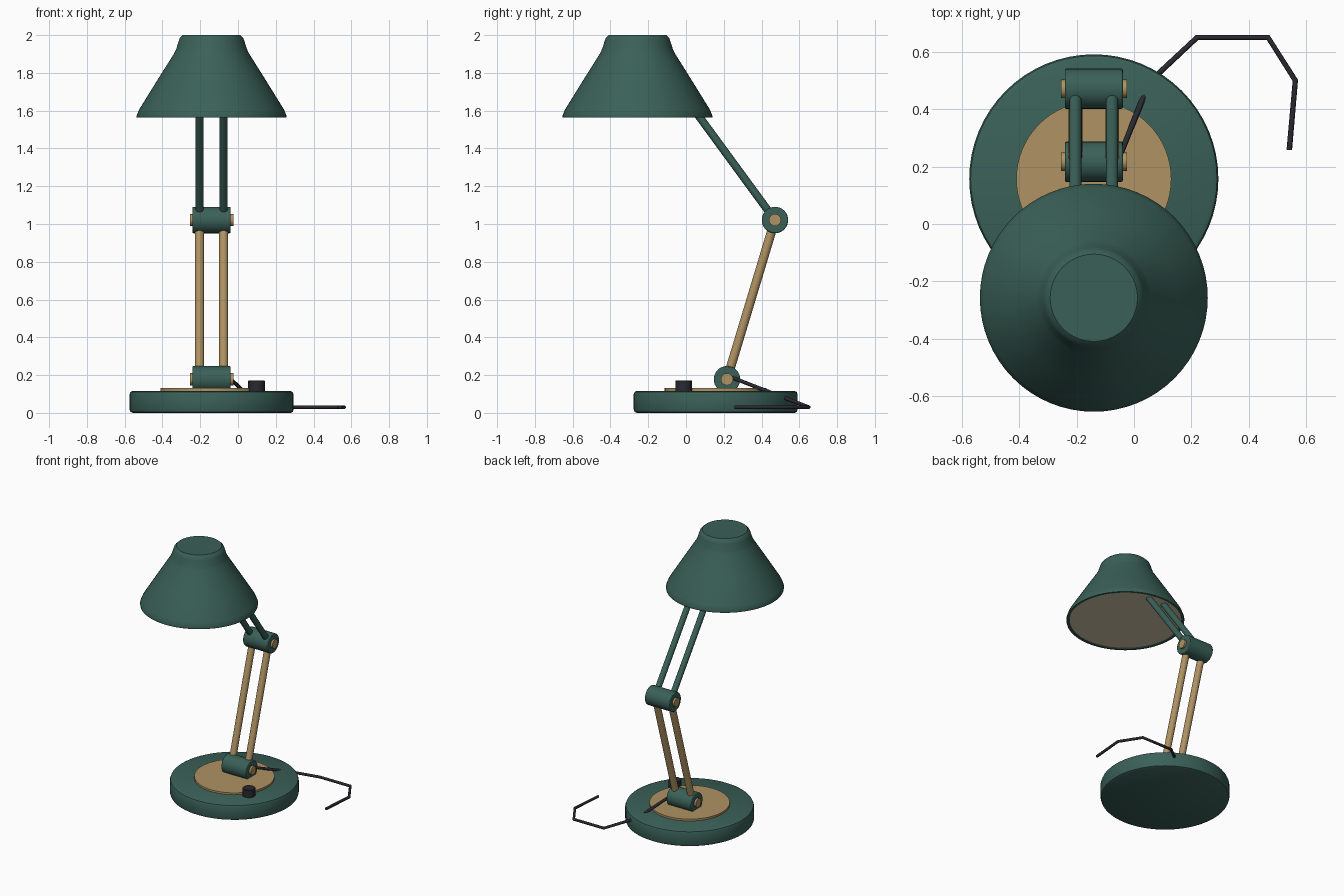
import bpy
import math
from mathutils import Vector

if "Cube" in bpy.data.objects:
    bpy.data.objects.remove(bpy.data.objects["Cube"], do_unlink=True)


def material(name, rgb):
    mat = bpy.data.materials.new(name)
    mat.use_nodes = True
    mat.diffuse_color = (*rgb, 1)
    mat.node_tree.nodes["Principled BSDF"].inputs["Base Color"].default_value = (*rgb, 1)
    return mat


GREEN = material("dark green paint", (0.042, 0.118, 0.096))
BRASS = material("brass", (0.43, 0.29, 0.125))
CREAM = material("cream", (0.66, 0.57, 0.4))
BLACK = material("black rubber", (0.022, 0.022, 0.03))


def finish(obj, name, mat, angle=35):
    obj.name = name
    obj.data.materials.append(mat)
    bpy.ops.object.select_all(action="DESELECT")
    obj.select_set(True)
    bpy.context.view_layer.objects.active = obj
    bpy.ops.object.shade_smooth_by_angle(angle=math.radians(angle))
    return obj


def lathe(name, profile, x, y, mat, sides=64):
    """Turn a (radius, height) profile around a vertical axis, closing both ends."""
    verts, faces = [], []
    for r, z in profile:
        for i in range(sides):
            a = math.tau * i / sides
            verts.append((r * math.cos(a), r * math.sin(a), z))
    for k in range(len(profile) - 1):
        for i in range(sides):
            j = (i + 1) % sides
            a, b = k * sides, (k + 1) * sides
            faces.append((a + i, a + j, b + j, b + i))
    last = (len(profile) - 1) * sides
    faces.append(tuple(reversed(range(sides))))
    faces.append(tuple(range(last, last + sides)))
    mesh = bpy.data.meshes.new(name)
    mesh.from_pydata(verts, [], faces)
    obj = bpy.data.objects.new(name, mesh)
    obj.location = (x, y, 0)
    bpy.context.collection.objects.link(obj)
    return finish(obj, name, mat)


def rod(name, start, end, radius, mat, sides=24, bevel=0):
    """Cylinder between two points."""
    start, end = Vector(start), Vector(end)
    axis = end - start
    bpy.ops.mesh.primitive_cylinder_add(vertices=sides, radius=radius, depth=axis.length,
                                        location=(start + end) / 2)
    obj = bpy.context.object
    obj.rotation_euler = axis.to_track_quat("Z", "Y").to_euler()
    if bevel:
        mod = obj.modifiers.new("edge", "BEVEL")
        mod.width, mod.segments = bevel, 2
    return finish(obj, name, mat)


CX = -0.14            # centre line of the lamp
BASE_Y = 0.157
SHADE_Y = -0.257
LOW = (0.217, 0.178)  # lower joint (y, z)
HIGH = (0.471, 1.021) # upper joint (y, z)
TIP = (0.025, 1.63)   # arm end inside the shade

# Base, inlay and switch
lathe("base", [(0.418, 0), (0.43, 0.006), (0.434, 0.018), (0.434, 0.098),
               (0.429, 0.111), (0.416, 0.117)], CX, BASE_Y, GREEN)
lathe("base_inlay", [(0.27, 0.11), (0.27, 0.131)], CX, BASE_Y, BRASS)
lathe("switch_knob", [(0.044, 0.11), (0.044, 0.169), (0.041, 0.172)], 0.098, -0.012, BLACK, 16)

# Joints with brass bolts
for label, (y, z) in (("lower", LOW), ("upper", HIGH)):
    rod(label + "_joint", (CX - 0.101, y, z), (CX + 0.101, y, z), 0.07, GREEN, 32, 0.005)
    rod(label + "_bolt", (CX - 0.115, y, z), (CX + 0.115, y, z), 0.032, BRASS)

# Paired arms
for side, dx in (("right", -0.064), ("left", 0.064)):
    rod(side + "_lower_arm", (CX + dx, *LOW), (CX + dx, *HIGH), 0.024, BRASS)
    rod(side + "_upper_arm", (CX + dx, *HIGH), (CX + dx, *TIP), 0.021, GREEN)

# Shade with a cream panel inside the rim
lathe("shade", [(0.377, 1.572), (0.38, 1.563), (0.396, 1.563), (0.397, 1.573), (0.384, 1.605),
                (0.288, 1.76), (0.197, 1.905), (0.187, 1.927), (0.174, 1.968),
                (0.168, 1.985), (0.152, 2.0)], CX, SHADE_Y, GREEN)
lathe("shade_inside", [(0.377, 1.568), (0.377, 1.573)], CX, SHADE_Y, CREAM)

# Power cable
path = [(-0.06, 0.21, 0.2), (0.054, 0.495, 0.09), (0.22, 0.65, 0.03),
        (0.467, 0.65, 0.03), (0.562, 0.5, 0.03), (0.541, 0.258, 0.03)]
curve = bpy.data.curves.new("power_cable", "CURVE")
curve.dimensions = "3D"
curve.bevel_depth = 0.01
curve.bevel_resolution = 2
curve.use_fill_caps = True
spline = curve.splines.new("POLY")
spline.points.add(len(path) - 1)
for point, co in zip(spline.points, path):
    point.co = (*co, 1)
cable = bpy.data.objects.new("power_cable", curve)
curve.materials.append(BLACK)
bpy.context.collection.objects.link(cable)
